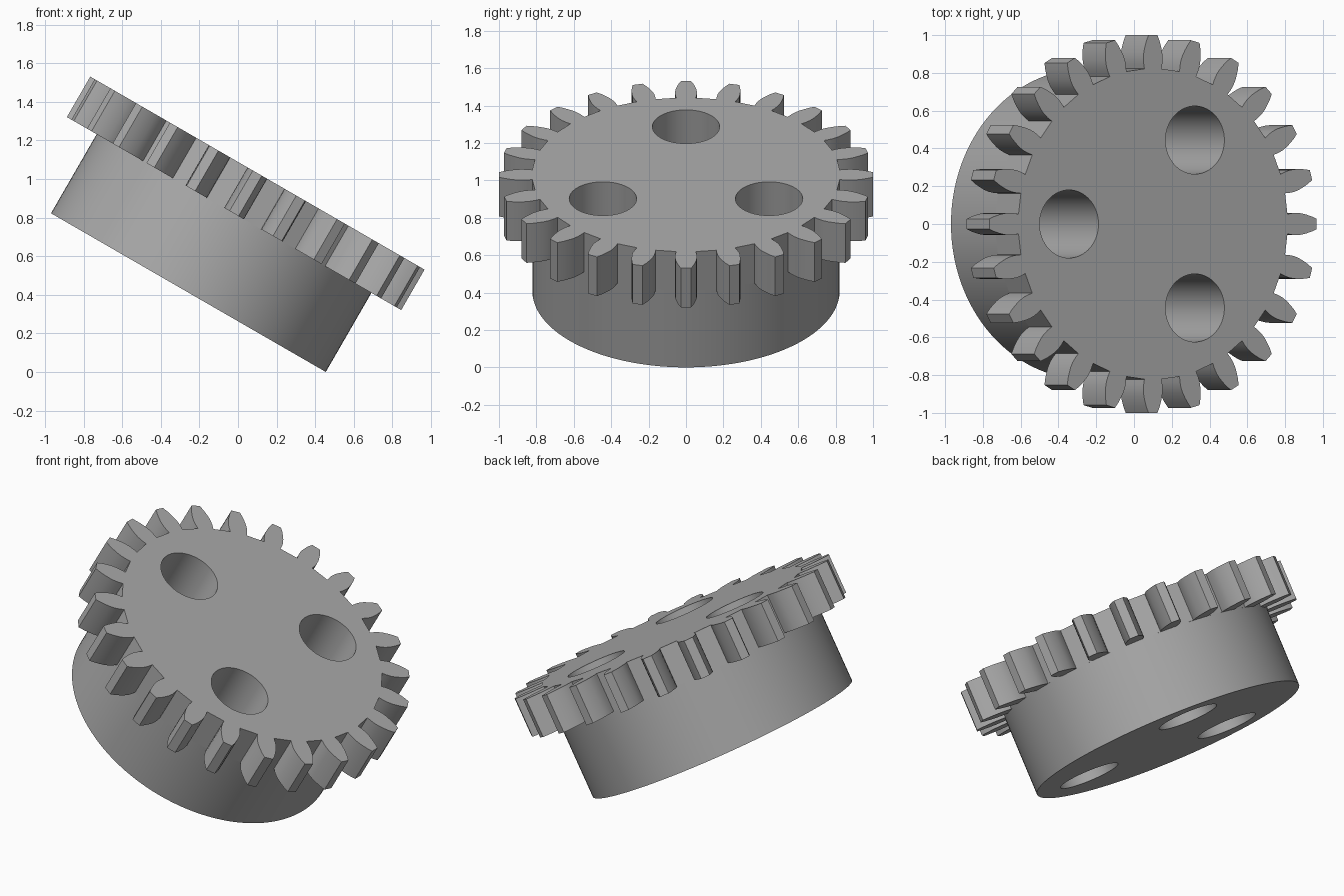
import bpy
import bmesh
from math import sin, cos, pi, radians
from mathutils import Matrix, Vector

cube = bpy.data.objects.get("Cube")
if cube:
    bpy.data.objects.remove(cube, do_unlink=True)

TILT = radians(30)
ROOT, HUB_TOP, GEAR_TOP = 0.822, 0.473, 0.715
TEETH = 24
HOLE_RING, HOLE_R = 0.513, 0.18

steel = bpy.data.materials.new("grey steel")
steel.use_nodes = True
grey = (0.4, 0.4, 0.4, 1)
steel.diffuse_color = grey
steel.node_tree.nodes["Principled BSDF"].inputs["Base Color"].default_value = grey

# Lean the whole part about y, with the low rim of the hub on the ground
placement = (Matrix.Translation((-0.257, 0, ROOT * sin(TILT)))
             @ Matrix.Rotation(TILT, 4, "Y"))


def circle(radius, count, centre=(0, 0)):
    return [(centre[0] + radius * cos(2 * pi * i / count),
             centre[1] + radius * sin(2 * pi * i / count)) for i in range(count)]


def gear_outline():
    # One flank as (radius, half width), mirrored and repeated round the rim
    flank = [(ROOT, 0.052), (0.85, 0.057), (0.88, 0.059), (0.91, 0.056),
             (0.94, 0.049), (0.97, 0.040), (1.0, 0.027)]
    tooth = [(r, -w) for r, w in flank] + [(r, w) for r, w in reversed(flank)]
    points = []
    for i in range(TEETH):
        a = 2 * pi * i / TEETH
        points += [(x * cos(a) - y * sin(a), x * sin(a) + y * cos(a))
                   for x, y in tooth]
    return points


def drilled_prism(name, outline, bottom, top):
    """Extrude an outline with three round through-holes."""
    holes = [circle(HOLE_R, 64, (HOLE_RING * cos(a), HOLE_RING * sin(a)))
             for a in (pi / 3, pi, -pi / 3)]
    bm = bmesh.new()
    edges = []
    for loop in [outline] + holes:
        verts = [bm.verts.new((x, y, bottom)) for x, y in loop]
        edges += [bm.edges.new((verts[i - 1], v)) for i, v in enumerate(verts)]
    bmesh.ops.triangle_fill(bm, edges=edges, use_beauty=True, normal=(0, 0, 1))
    cap = bmesh.ops.extrude_face_region(bm, geom=bm.faces[:],
                                        use_keep_orig=True)
    moved = [g for g in cap["geom"] if isinstance(g, bmesh.types.BMVert)]
    bmesh.ops.translate(bm, verts=moved, vec=Vector((0, 0, top - bottom)))
    bmesh.ops.recalc_face_normals(bm, faces=bm.faces[:])
    mesh = bpy.data.meshes.new(name)
    bm.to_mesh(mesh)
    bm.free()
    mesh.materials.append(steel)
    obj = bpy.data.objects.new(name, mesh)
    bpy.context.collection.objects.link(obj)
    obj.matrix_world = placement
    bpy.ops.object.select_all(action="DESELECT")
    obj.select_set(True)
    bpy.context.view_layer.objects.active = obj
    bpy.ops.object.shade_smooth_by_angle(angle=radians(25))


# Plain round hub below, toothed wheel on top
drilled_prism("hub", circle(ROOT, 128), 0, HUB_TOP)
drilled_prism("toothed_wheel", gear_outline(), HUB_TOP, GEAR_TOP)
